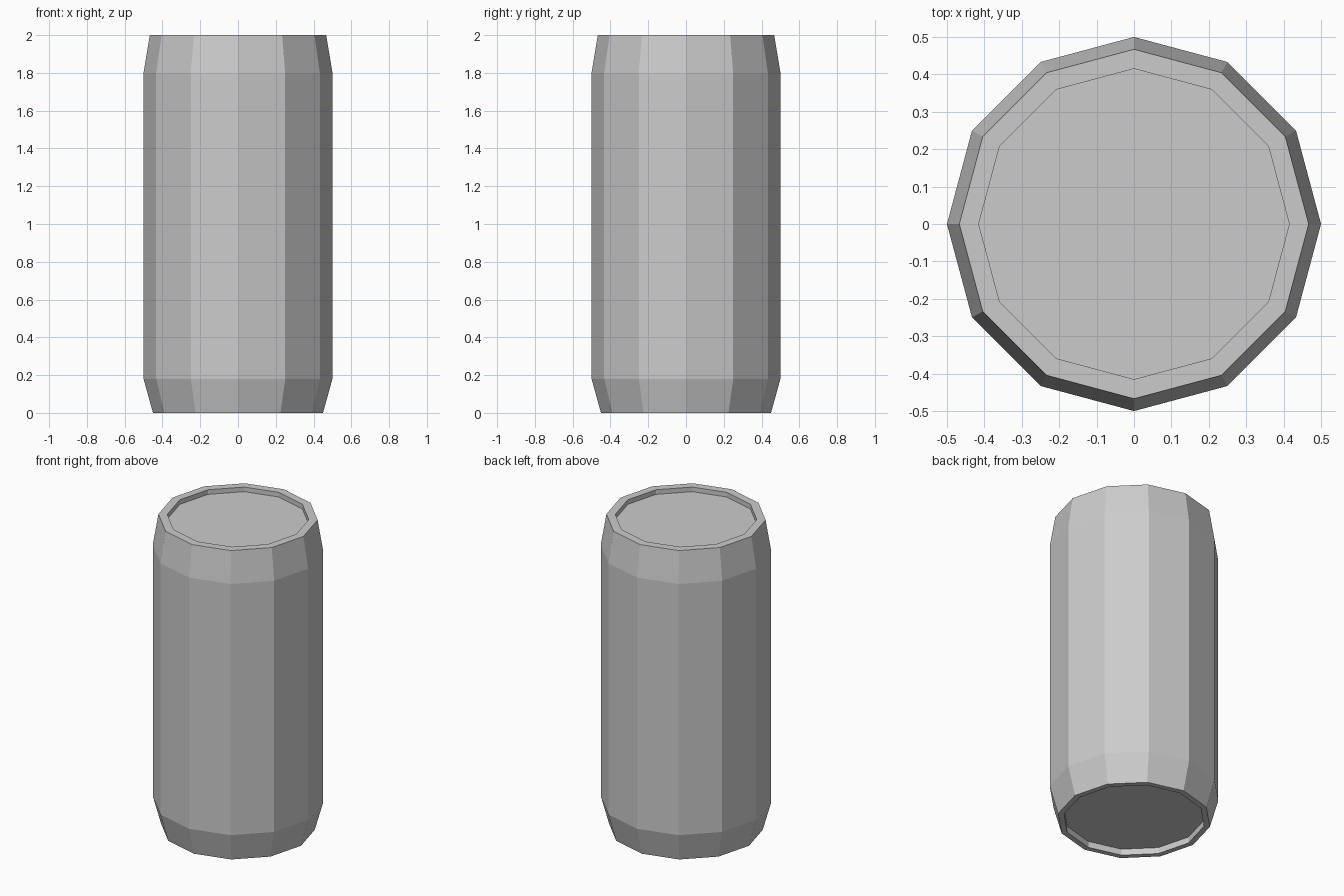
import bpy, bmesh
from math import cos, sin, pi

if "Cube" in bpy.data.objects:
    bpy.data.objects.remove(bpy.data.objects["Cube"])

SIDES = 12

# Can profile (radius, z): recessed base, lower taper, body, upper taper, recessed lid
PROFILE = [(0.415, 0.04), (0.415, 0.0), (0.45, 0.0), (0.5, 0.18),
           (0.5, 1.8), (0.467, 2.0), (0.415, 2.0), (0.415, 1.97)]


def lathe(name, profile, sides):
    bm = bmesh.new()
    rings = [[bm.verts.new((r * cos(2 * pi * i / sides), r * sin(2 * pi * i / sides), z))
              for i in range(sides)] for r, z in profile]
    for low, high in zip(rings, rings[1:]):
        for i in range(sides):
            j = (i + 1) % sides
            bm.faces.new((low[i], low[j], high[j], high[i]))
    # Base and lid discs
    bm.faces.new(rings[0][::-1])
    bm.faces.new(rings[-1])
    bmesh.ops.recalc_face_normals(bm, faces=bm.faces[:])
    mesh = bpy.data.meshes.new(name)
    bm.to_mesh(mesh)
    bm.free()
    obj = bpy.data.objects.new(name, mesh)
    bpy.context.collection.objects.link(obj)
    return obj


# Drink can
lathe("can", PROFILE, SIDES)
